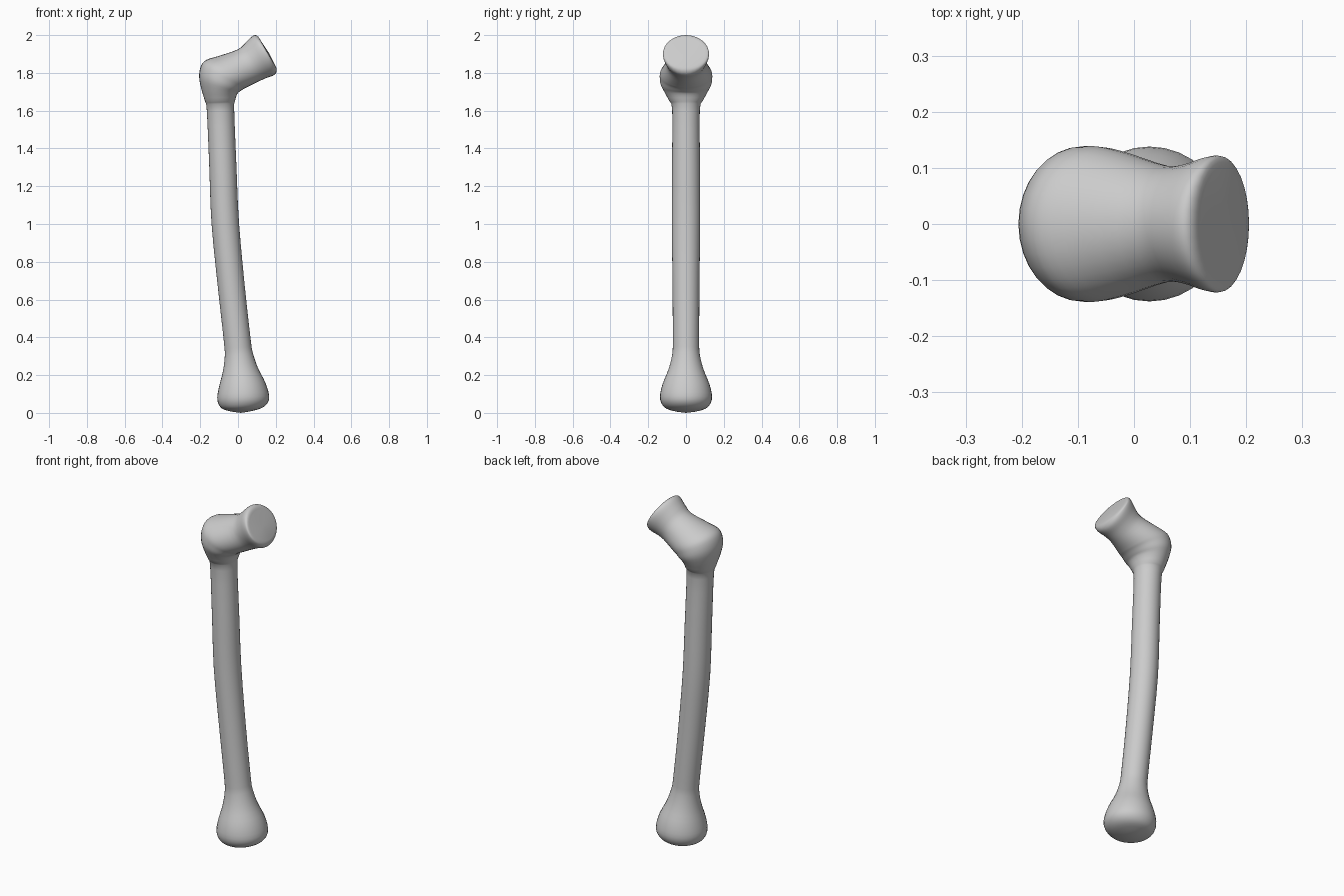
import bpy
import bmesh
import math
from mathutils import Vector

UNIT = 0.01      # the profiles below are written in hundredths
SIDES = 32       # points around each cross-section
STEPS = 3        # rings made for each profile row

default_cube = bpy.data.objects.get("Cube")
if default_cube:
    bpy.data.objects.remove(default_cube, do_unlink=True)


def make_material(name, colour):
    material = bpy.data.materials.new(name)
    material.use_nodes = True
    material.diffuse_color = colour
    material.node_tree.nodes["Principled BSDF"].inputs["Base Color"].default_value = colour
    return material


def smooth_rows(rows):
    """Pass a smooth curve through the profile rows."""
    result = []
    last = len(rows) - 1
    for i in range(last):
        before, start = rows[max(i - 1, 0)], rows[i]
        end, after = rows[i + 1], rows[min(i + 2, last)]
        for step in range(STEPS):
            t = step / STEPS
            row = []
            for a, b, c, d in zip(before, start, end, after):
                slope = (c - a) * t
                bend = (2 * a - 5 * b + 4 * c - d) * t ** 2
                twist = (3 * b - a - 3 * c + d) * t ** 3
                row.append(b + (slope + bend + twist) / 2)
            result.append(row)
    result.append(rows[last])
    return result


def add_ring(bm, row):
    """Ellipse spanning two outline points, with a given half depth."""
    outer_x, outer_z, inner_x, inner_z, depth = (value * UNIT for value in row)
    outer = Vector((outer_x, 0, outer_z))
    inner = Vector((inner_x, 0, inner_z))
    centre = (outer + inner) / 2
    radius = (inner - outer) / 2
    ring = []
    for i in range(SIDES):
        angle = math.tau * i / SIDES
        point = centre + radius * math.cos(angle)
        point.y = depth * math.sin(angle)
        ring.append(bm.verts.new(point))
    return ring


def add_cap(bm, ring, tip):
    """Close an end with a fan of faces around a tip point."""
    centre = bm.verts.new(Vector(tip) * UNIT)
    for i in range(SIDES):
        bm.faces.new((ring[i], ring[(i + 1) % SIDES], centre))


def build_bone(name, rows, bottom_tip, top_tip, material):
    bm = bmesh.new()
    rings = [add_ring(bm, row) for row in smooth_rows(rows)]
    for lower, upper in zip(rings, rings[1:]):
        for i in range(SIDES):
            j = (i + 1) % SIDES
            bm.faces.new((lower[i], lower[j], upper[j], upper[i]))
    add_cap(bm, rings[0], bottom_tip)
    add_cap(bm, rings[-1], top_tip)
    bmesh.ops.recalc_face_normals(bm, faces=bm.faces)
    mesh = bpy.data.meshes.new(name)
    bm.to_mesh(mesh)
    bm.free()
    mesh.materials.append(material)
    bone = bpy.data.objects.new(name, mesh)
    bpy.context.collection.objects.link(bone)
    for polygon in mesh.polygons:
        polygon.use_smooth = True
    return bone


# Each row: outer x, outer z, inner x, inner z, half depth
# Rounded lower knob
lower_knob = [
    (-3, .6, 6, .7, 5),
    (-7.5, 1.8, 12, 2.3, 10),
    (-10, 4, 15.5, 5, 12.7),
    (-11, 8, 16.5, 9, 13.8),
    (-10, 14, 14.5, 16, 12.5),
    (-8, 22, 10.5, 24, 9.3),
]

# Long, slightly bowed shaft
shaft = [
    (-7, 30, 7.8, 32, 7.3),
    (-7.5, 38, 6.7, 39, 7),
    (-10.5, 65, 3.7, 66, 7.1),
    (-14, 100, .5, 101, 7.5),
    (-15.2, 130, -.8, 130, 7.4),
    (-16.5, 160, -2, 160, 7.3),
]

# Upper knob, turning sideways
upper_knob = [
    (-17.5, 165, -1.5, 165.5, 9),
    (-19.3, 171, -.3, 169, 11.5),
    (-20.6, 178, 1.2, 170.3, 13.5),
    (-19.5, 184, 3, 171.5, 13.9),
    (-16.5, 187, 4.5, 172.2, 13.7),
    (-10, 189, 6, 173, 12.7),
]

# Neck flaring into the joint face
head = [
    (0, 192.5, 11, 175.5, 10.4),
    (4, 196, 15, 177.3, 10.7),
    (7, 199, 18.5, 178.5, 11.8),
    (9, 200, 20, 179.8, 12.2),
    (10.7, 199.2, 20.5, 181.5, 11.8),
    (11.8, 197.5, 20.2, 183, 9.5),
]

bone_grey = make_material("bone grey", (0.6, 0.6, 0.6, 1))
build_bone("thigh_bone", lower_knob + shaft + upper_knob + head,
           (1.5, 0, 0), (16.4, 0, 190.5), bone_grey)
